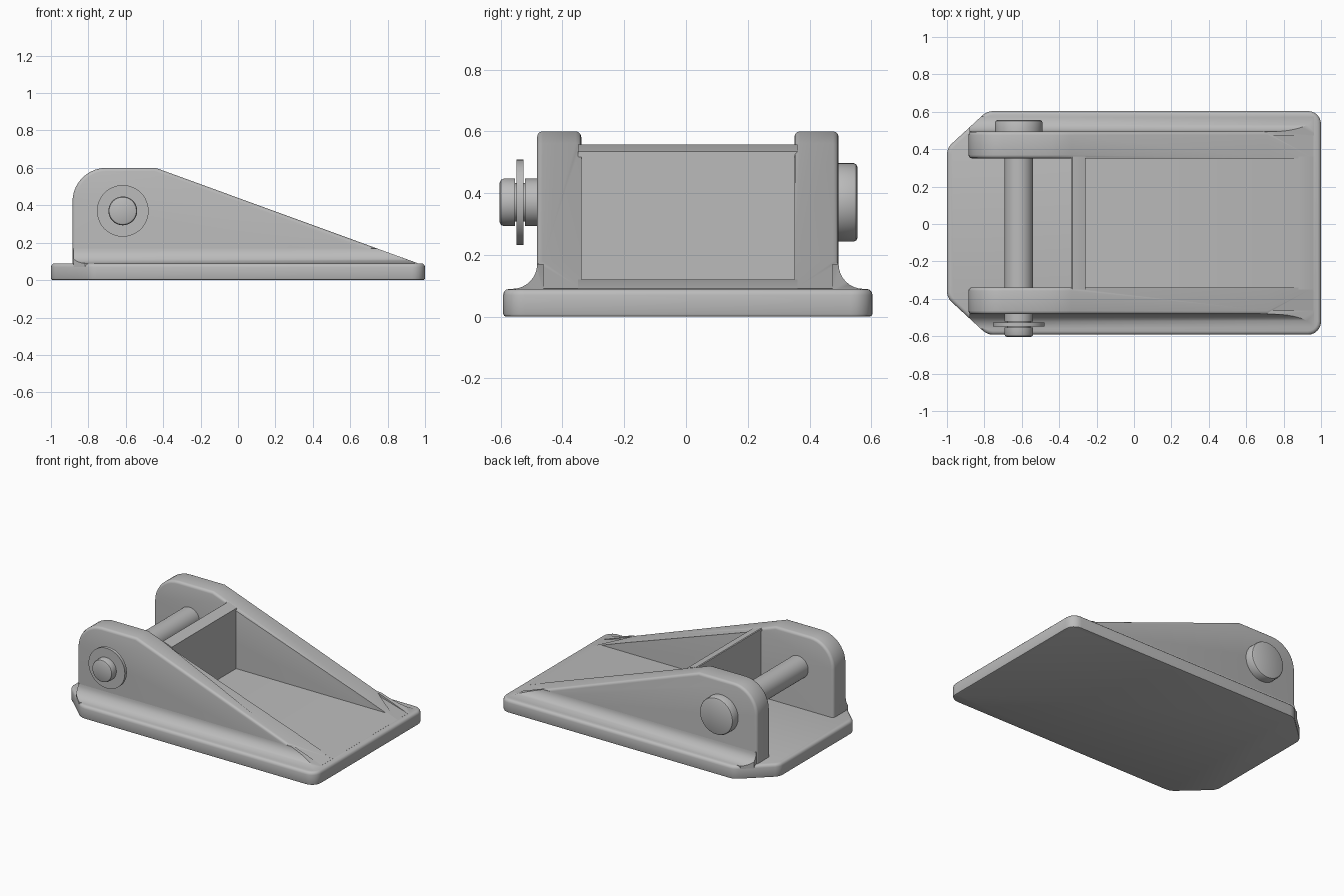
import bpy, bmesh, math
from mathutils import Vector, Matrix

cube = bpy.data.objects.get("Cube")
if cube:
    bpy.data.objects.remove(cube, do_unlink=True)

MID = 0.006                      # y of the bracket's mirror plane
BASE_TOP, TOP = 0.09, 0.60
INNER, OUTER, HALF = 0.345, 0.488, 0.598   # half widths
SLOPE_X, SLOPE = -0.44, -0.364

metal = bpy.data.materials.new("grey metal")
metal.use_nodes = True
GREY = (0.5, 0.5, 0.5, 1)
metal.diffuse_color = GREY
metal.node_tree.nodes["Principled BSDF"].inputs["Base Color"].default_value = GREY


def ramp(x):
    return TOP + SLOPE * (x - SLOPE_X)


def finish(bm, name):
    bmesh.ops.recalc_face_normals(bm, faces=bm.faces)
    mesh = bpy.data.meshes.new(name)
    bm.to_mesh(mesh)
    bm.free()
    mesh.materials.append(metal)
    obj = bpy.data.objects.new(name, mesh)
    bpy.context.collection.objects.link(obj)
    bpy.ops.object.select_all(action="DESELECT")
    obj.select_set(True)
    bpy.context.view_layer.objects.active = obj
    bpy.ops.object.shade_smooth_by_angle(angle=math.radians(35))
    return obj


def prism(points, offset):
    """Closed solid from a flat outline swept along offset."""
    bm = bmesh.new()
    face = bm.faces.new([bm.verts.new(p) for p in points])
    swept = bmesh.ops.extrude_face_region(bm, geom=[face], use_keep_orig=True)["geom"]
    bmesh.ops.translate(bm, vec=offset,
                        verts=[v for v in swept if isinstance(v, bmesh.types.BMVert)])
    return bm


def bevel(bm, rule, width, segments=3):
    edges = [e for e in bm.edges if rule(e.verts[0].co, e.verts[1].co)]
    bmesh.ops.bevel(bm, geom=edges, offset=width, segments=segments,
                    profile=0.5, affect="EDGES")


def lathe(name, profile, x, z):
    """Turned part around a y axis from (y, radius) points."""
    bm = bmesh.new()
    verts = [bm.verts.new((r, y, 0)) for y, r in profile]
    edges = [bm.edges.new(pair) for pair in zip(verts, verts[1:])]
    bmesh.ops.spin(bm, geom=verts + edges, cent=(0, 0, 0), axis=(0, 1, 0),
                   angle=math.tau, steps=48)
    bmesh.ops.remove_doubles(bm, verts=bm.verts, dist=1e-4)
    bmesh.ops.translate(bm, verts=bm.verts, vec=(x, 0, z))
    return finish(bm, name)


# Base plate with clipped rear corners and rounded front corners
outline = [(-1, -0.4), (-0.785, -HALF), (1, -HALF), (1, HALF), (-0.785, HALF), (-1, 0.4)]
bm = prism([(x, y + MID, 0) for x, y in outline], (0, 0, BASE_TOP))
upright = lambda a, b: abs(a.z - b.z) > 0.05
bevel(bm, lambda a, b: upright(a, b) and a.x > 0.9, 0.07, 6)
bevel(bm, lambda a, b: upright(a, b) and a.x < -0.7, 0.03, 3)
bevel(bm, lambda a, b: min(a.z, b.z) > BASE_TOP - 0.001, 0.02)
bevel(bm, lambda a, b: max(a.z, b.z) < 0.001, 0.01, 2)
finish(bm, "base_plate")

# Side profile shared by both cheeks
R = 0.18
side = [(-0.885, 0.05)]
for i in range(11):
    t = math.pi - i * math.pi / 20
    side.append((-0.885 + R + R * math.cos(t), TOP - R + R * math.sin(t)))
side += [(x, ramp(x)) for x in (SLOPE_X, -0.335, 0.715, 0.96)] + [(0.96, 0.05)]

for sign, label in ((-1, "right"), (1, "left")):
    inner, outer = MID + sign * INNER, MID + sign * OUTER

    # Cheek plate, rounded except along the pocket and the low front end
    def rounded(a, b):
        if abs(a.y - b.y) > 0.01 or max(a.z, b.z) < 0.12:
            return False
        mid = (a + b) / 2
        if mid.x > 0.72:
            return False
        return abs(a.y - outer) < 0.01 or mid.x < -0.34

    bm = prism([(x, inner, z) for x, z in side], (0, outer - inner, 0))
    bevel(bm, rounded, 0.018)
    finish(bm, label + "_cheek")

    # Concave fillet along the cheek foot, trimmed by the ramp and rear corner
    F = 0.08
    section = [(outer - sign * 0.02, BASE_TOP + F), (outer - sign * 0.02, BASE_TOP - 0.02),
               (outer + sign * F, BASE_TOP - 0.02)]
    for i in range(9):
        t = i * math.pi / 16
        section.append((outer + sign * F * (1 - math.sin(t)), BASE_TOP + F * (1 - math.cos(t))))
    bm = prism([(-0.88, y, z) for y, z in section], (1.86, 0, 0))
    cuts = [((SLOPE_X, 0, TOP), (-SLOPE, 0, 1)),
            ((-0.785, MID + sign * HALF, 0), (-0.198, sign * 0.215, 0))]
    for point, normal in cuts:
        cut = bmesh.ops.bisect_plane(bm, geom=bm.verts[:] + bm.edges[:] + bm.faces[:],
                                     plane_co=point, plane_no=normal, clear_outer=True)
        rim = [e for e in cut["geom_cut"] if isinstance(e, bmesh.types.BMEdge)]
        bmesh.ops.holes_fill(bm, edges=rim, sides=0)
    finish(bm, label + "_foot_fillet")

# Cross wall, pocket floor and front lip in one profile
pocket = [(-0.335, 0.05), (-0.335, ramp(-0.335)), (-0.26, ramp(-0.26)), (-0.26, 0.12),
          (0.88, 0.12), (0.96, ramp(0.96)), (0.96, 0.05)]
bm = prism([(x, MID - INNER - 0.01, z) for x, z in pocket], (0, 2 * INNER + 0.02, 0))
bevel(bm, lambda a, b: min(a.z, b.z) > 0.55, 0.015)
finish(bm, "cross_wall_and_pocket_floor")

# Clevis pin with head and grooved tip
PIN_X, PIN_Z, PIN_R = -0.616, 0.37, 0.077
lathe("pin", [(-0.603, 0), (-0.603, PIN_R - 0.012), (-0.599, PIN_R - 0.004), (-0.59, PIN_R),
              (-0.553, PIN_R), (-0.553, 0.062), (-0.521, 0.062), (-0.521, PIN_R),
              (0.492, PIN_R), (0.492, 0.127), (0.543, 0.127), (0.551, 0.123),
              (0.555, 0.115), (0.555, 0)], PIN_X, PIN_Z)

# Retaining washer in the pin groove
lathe("retaining_washer", [(-0.548, 0.05), (-0.548, 0.138), (-0.526, 0.138),
                           (-0.526, 0.05), (-0.548, 0.05)], PIN_X, PIN_Z)
